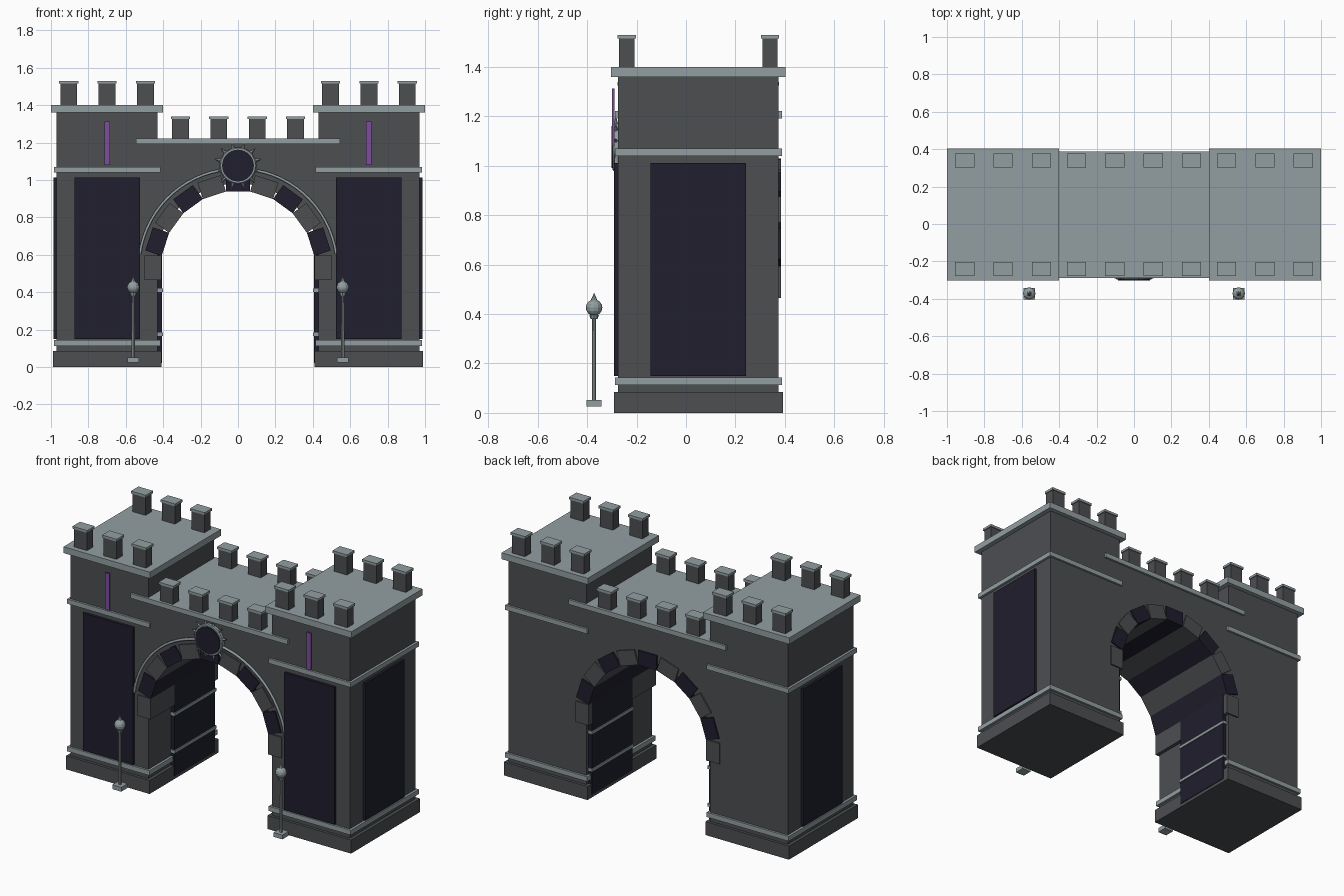
import bpy, bmesh, math
from mathutils import Matrix, Vector

if "Cube" in bpy.data.objects:
    bpy.data.objects.remove(bpy.data.objects["Cube"])


def material(name, r, g, b):
    m = bpy.data.materials.new(name)
    m.diffuse_color = (r, g, b, 1)
    m.use_nodes = True
    m.node_tree.nodes["Principled BSDF"].inputs["Base Color"].default_value = m.diffuse_color
    return m


STONE = material("dark grey stone", 0.072, 0.077, 0.083)
TRIM = material("pale grey trim", 0.29, 0.345, 0.36)
DARK = material("midnight panel", 0.014, 0.013, 0.026)
PURPLE = material("purple banner", 0.20, 0.075, 0.33)
CY = 0.05            # depth centre of the gate
SPRING = 0.53        # height of the arch centre


def finish(name, bm, mat):
    bmesh.ops.recalc_face_normals(bm, faces=bm.faces[:])
    me = bpy.data.meshes.new(name)
    bm.to_mesh(me)
    bm.free()
    me.materials.append(mat)
    ob = bpy.data.objects.new(name, me)
    bpy.context.collection.objects.link(ob)
    return ob


def box(name, x, y, z, mat, mtx=None):
    """Box from (min, max) ranges, optionally transformed."""
    bm = bmesh.new()
    bmesh.ops.create_cube(bm, size=1)
    for v in bm.verts:
        v.co = Vector([r[0] + (c + 0.5) * (r[1] - r[0]) for c, r in zip(v.co, (x, y, z))])
    if mtx:
        bm.transform(mtx)
    return finish(name, bm, mat)


def cen(c, h):
    return (c - h, c + h)


def lathe(name, loc, profile, n, mat, axis_y=False):
    """Revolve (radius, height) points about z, or about y facing the front."""
    bm = bmesh.new()
    rings = []
    for r, h in profile:
        rings.append([bm.verts.new((r * math.cos(math.tau * i / n),
                                    r * math.sin(math.tau * i / n), h)) for i in range(n)])
    for a, b in zip(rings, rings[1:]):
        for i in range(n):
            j = (i + 1) % n
            bm.faces.new((a[i], a[j], b[j], b[i]))
    bm.faces.new(rings[0])
    bm.faces.new(rings[-1])
    rot = Matrix.Rotation(math.pi / 2, 4, 'X') if axis_y else Matrix()
    bm.transform(Matrix.Translation(loc) @ rot)
    return finish(name, bm, mat)


def merlon(x, z, h):
    for y in (CY - 0.29, CY + 0.29):
        box("merlon", cen(x, 0.045), cen(y, 0.031), (z, z + h - 0.015), STONE)
        box("merlon_cap", cen(x, 0.051), cen(y, 0.037), (z + h - 0.015, z + h), TRIM)


# Towers
for s in (-1, 1):
    X = 0.70 * s
    box("tower_plinth", cen(X, 0.29), cen(CY, 0.342), (0, 0.085), STONE)
    box("tower_body", cen(X, 0.27), cen(CY, 0.325), (0.085, 1.36), STONE)
    box("tower_lower_moulding", cen(X, 0.285), cen(CY, 0.338), (0.113, 0.143), TRIM)
    box("tower_upper_moulding", cen(X, 0.285), cen(CY, 0.338), (1.04, 1.07), TRIM)
    box("tower_roof_slab", cen(X, 0.30), cen(CY, 0.353), (1.36, 1.40), TRIM)
    for dx in (-0.205, 0, 0.205):
        merlon(X + dx, 1.40, 0.13)
    # Recess panels on the front, outer side and passage side
    box("front_panel", cen(X, 0.175), (-0.291, -0.27), (0.15, 1.012), DARK)
    box("side_panel", cen(s * 0.974, 0.012), cen(CY, 0.193), (0.15, 1.012), DARK)
    box("passage_panel", cen(s * 0.42, 0.014), (-0.05, 0.352), (0.02, 0.65), DARK)
    for z in (0.175, 0.41, 0.645):
        box("passage_rib", cen(s * 0.417, 0.017), (-0.055, 0.36), cen(z, 0.009), TRIM)
    # Banner strip
    box("banner", cen(X, 0.015), (-0.299, -0.29), (1.08, 1.312), PURPLE)
    # Lamp post
    L = (0.56 * s, -0.372, 0)
    box("lamp_base", cen(L[0], 0.031), cen(L[1], 0.031), (0.025, 0.052), TRIM)
    lathe("lamp_post", L, [(0.0085, 0.05), (0.0075, 0.385)], 8, TRIM)
    lathe("lamp_collar", L, [(0.014, 0.38), (0.02, 0.397)], 8, TRIM)
    lathe("lamp_globe", L, [(0.033 * math.sin(math.pi * i / 8) + 0.0005,
                             0.426 - 0.033 * math.cos(math.pi * i / 8))
                            for i in range(9)], 12, TRIM)
    lathe("lamp_finial", L, [(0.016, 0.45), (0.0005, 0.485)], 8, TRIM)

# Wall over the arch: profile with a round opening, extruded through the depth
bm = bmesh.new()
N = 20
low, high = [], []
for y in (CY - 0.325, CY + 0.325):
    pts = [(0.45 * math.cos(math.pi * i / N), SPRING + 0.45 * math.sin(math.pi * i / N))
           for i in range(N + 1)]
    low.append([bm.verts.new((x, y, z)) for x, z in pts])
    high.append([bm.verts.new((x, y, 1.20)) for x, z in pts])
for i in range(N):
    for k in (0, 1):
        bm.faces.new((low[k][i], low[k][i + 1], high[k][i + 1], high[k][i]))
    for row in (low, high):
        bm.faces.new((row[0][i], row[0][i + 1], row[1][i + 1], row[1][i]))
finish("arch_wall", bm, STONE)

# Deck slab and its battlements
box("deck_slab", cen(0, 0.546), cen(CY, 0.338), (1.192, 1.222), TRIM)
for x in (-0.307, -0.103, 0.103, 0.307):
    merlon(x, 1.222, 0.118)

# Arch stones in alternating colours
for i in range(11):
    m = Matrix.Translation((0, 0, SPRING)) @ Matrix.Rotation(math.radians(90 - 18 * i), 4, 'Y')
    box("arch_stone", cen(0, 0.065), (CY - 0.334, CY + 0.334), (0.408, 0.50),
        DARK if i % 2 else STONE, m)

# Thin rim around the arch front
cu = bpy.data.curves.new("arch_rim", 'CURVE')
cu.dimensions = '3D'
cu.bevel_depth = 0.008
cu.bevel_resolution = 1
sp = cu.splines.new('POLY')
sp.points.add(32)
for i, p in enumerate(sp.points):
    a = math.radians(8 + 164 * i / 32)
    p.co = (0.53 * math.cos(a), -0.281, SPRING + 0.53 * math.sin(a), 1)
cu.materials.append(TRIM)
bpy.context.collection.objects.link(bpy.data.objects.new("arch_rim", cu))

# Medallion with ring and small points
M = (0, 0, 1.077)
lathe("medallion_ring", M, [(0.098, 0.27), (0.098, 0.292), (0.093, 0.297)], 32, TRIM, True)
lathe("medallion_face", M, [(0.085, 0.28), (0.085, 0.302)], 32, DARK, True)
for i in range(12):
    bm = bmesh.new()
    bmesh.ops.create_cone(bm, segments=4, radius1=0.010, radius2=0.0005, depth=0.035, cap_ends=True)
    bm.transform(Matrix.Translation((0, -0.284, M[2]))
                 @ Matrix.Rotation(math.tau * (i + 0.5) / 12, 4, 'Y')
                 @ Matrix.Translation((0, 0, 0.111)))
    finish("medallion_point", bm, TRIM)
